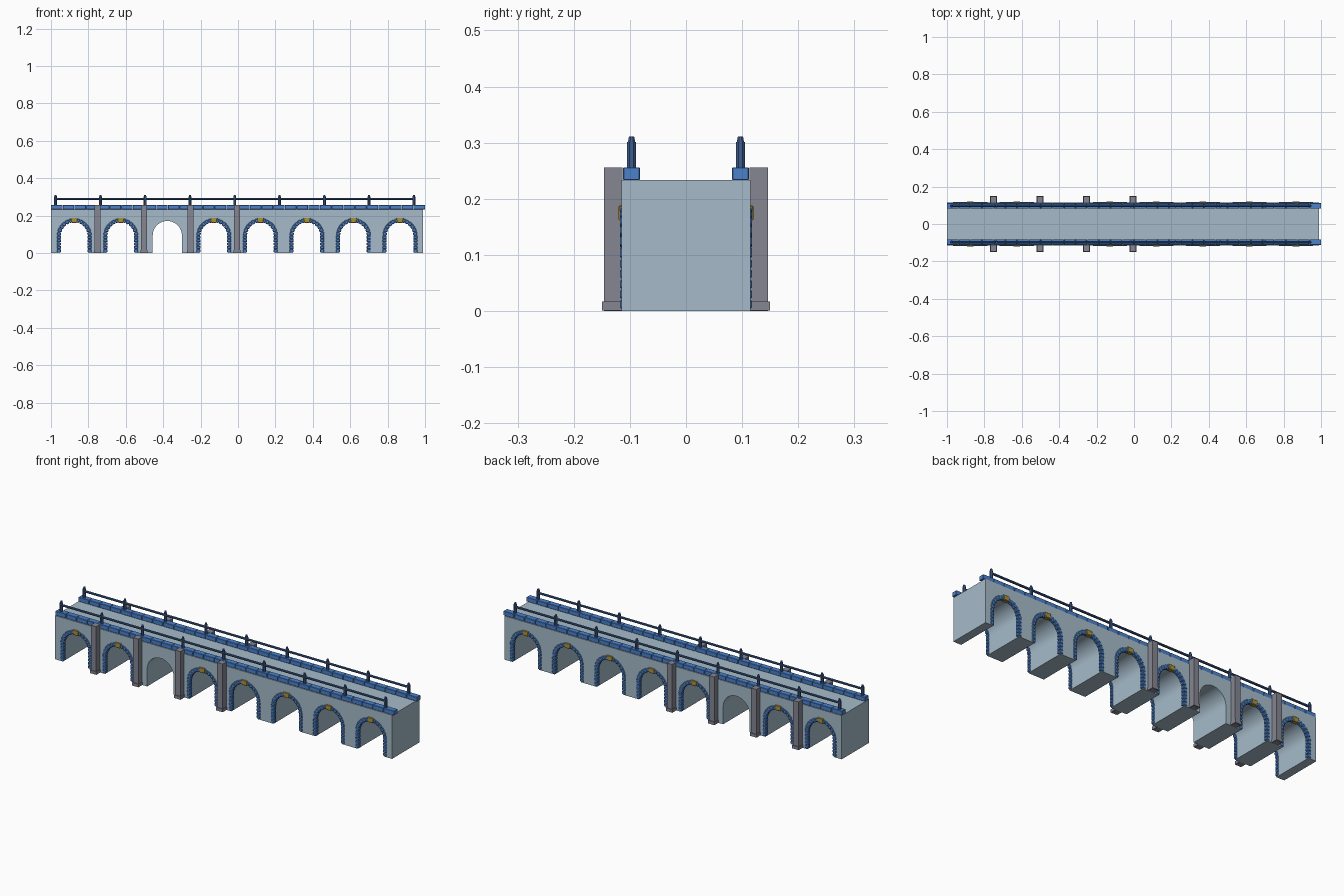
import bpy, bmesh, math
from mathutils import Matrix, Vector

if "Cube" in bpy.data.objects:
    bpy.data.objects.remove(bpy.data.objects["Cube"])


def mat(name, rgb):
    m = bpy.data.materials.new(name)
    m.diffuse_color = (*rgb, 1)
    m.use_nodes = True
    m.node_tree.nodes["Principled BSDF"].inputs["Base Color"].default_value = m.diffuse_color
    return m


STONE = mat("pale_blue_stone", (0.38, 0.50, 0.59))
BLUE = mat("blue_blocks", (0.07, 0.22, 0.60))
NAVY = mat("dark_blue_railing", (0.05, 0.11, 0.27))
GREY = mat("grey_pilaster", (0.235, 0.24, 0.29))
GOLD = mat("gold_keystone", (0.42, 0.28, 0.04))

N, BAY = 8, 0.2488            # number of bays and their width
HALF, TOP = 0.115, 0.233      # half depth and deck height
R, SPRING = 0.078, 0.093      # opening radius and spring height


def finish(bm, name, material):
    bmesh.ops.recalc_face_normals(bm, faces=bm.faces)
    me = bpy.data.meshes.new(name)
    bm.to_mesh(me)
    bm.free()
    me.materials.append(material)
    ob = bpy.data.objects.new(name, me)
    bpy.context.collection.objects.link(ob)
    return ob


def prism(bm, profile, y0, y1):
    """Extrude an x-z outline from y0 to y1."""
    a = [bm.verts.new((x, y0, z)) for x, z in profile]
    b = [bm.verts.new((x, y1, z)) for x, z in profile]
    bm.faces.new(a)
    bm.faces.new(b[::-1])
    for i in range(len(a)):
        j = (i + 1) % len(a)
        bm.faces.new((a[i], a[j], b[j], b[i]))


def block(bm, x0, x1, y0, y1, z0, z1):
    prism(bm, [(x0, z0), (x1, z0), (x1, z1), (x0, z1)], y0, y1)


def tube(bm, r1, r2, depth, centre, rot=Matrix(), seg=8):
    bmesh.ops.create_cone(bm, cap_ends=True, segments=seg, radius1=r1, radius2=r2, depth=depth,
                          matrix=Matrix.Translation(centre) @ rot)


def bevel(ob, width):
    m = ob.modifiers.new("edge_bevel", 'BEVEL')
    m.width, m.segments = width, 1


# arched bays
for k in range(N):
    cx = -1 + (k + 0.5) * BAY
    h = BAY / 2
    arc = [(cx - R * math.cos(math.pi * i / 32), SPRING + R * math.sin(math.pi * i / 32))
           for i in range(33)]
    outline = [(cx - h, 0), (cx - R, 0)] + arc + [(cx + R, 0), (cx + h, 0), (cx + h, TOP), (cx - h, TOP)]
    bm = bmesh.new()
    prism(bm, outline, -HALF, HALF)
    bay = finish(bm, f"arched_bay_{k + 1}", STONE)
    for p in bay.data.polygons:
        p.use_smooth = len(p.vertices) == 4 and abs(p.normal.y) < 0.1
    bay.data.set_sharp_from_angle(angle=math.radians(30))

# arch surround blocks and keystones, left off the plain third bay
ring, keys = bmesh.new(), bmesh.new()
RI, RO = 0.071, 0.093
for k in range(N):
    if k == 2:
        continue
    cx = -1 + (k + 0.5) * BAY
    for s in (-1, 1):
        y0, y1 = sorted((s * 0.100, s * 0.1175))
        for i in range(13):                      # curved part
            if i == 6:
                continue
            a0 = math.pi * (i + 0.04) / 13
            a1 = math.pi * (i + 0.96) / 13
            prism(ring, [(cx + r * math.cos(a), SPRING + r * math.sin(a))
                         for r, a in ((RI, a0), (RO, a0), (RO, a1), (RI, a1))], y0, y1)
        for i in range(5):                       # straight jambs
            z0 = 0.003 + i * 0.018
            for d in (-1, 1):
                xa, xb = sorted((cx + d * RI, cx + d * RO))
                block(ring, xa, xb, y0, y1, z0 + 0.0005, z0 + 0.0175)
        y0, y1 = sorted((s * 0.098, s * 0.120))
        prism(keys, [(cx - 0.014, 0.161), (cx + 0.014, 0.161),
                     (cx + 0.019, 0.188), (cx - 0.019, 0.188)], y0, y1)
bevel(finish(ring, "arch_surround_blocks", BLUE), 0.003)
bevel(finish(keys, "keystones", GOLD), 0.002)

# pilasters with plinths at the first four piers, on both faces
pil = bmesh.new()
for k in range(1, 5):
    x = -1 + k * BAY
    for s in (-1, 1):
        y0, y1 = sorted((s * 0.113, s * 0.146))
        block(pil, x - 0.016, x + 0.016, y0, y1, 0, 0.256)
        y0, y1 = sorted((s * 0.113, s * 0.150))
        block(pil, x - 0.019, x + 0.019, y0, y1, 0.001, 0.017)
finish(pil, "pilasters", GREY)

# parapet blocks and railing on both sides
par, rail = bmesh.new(), bmesh.new()
COUNT = 32
for s in (-1, 1):
    y0, y1 = sorted((s * 0.082, s * 0.112))
    for i in range(COUNT):
        x0, x1 = -1 + 2 * i / COUNT, -1 + 2 * (i + 1) / COUNT
        block(par, x0 + (0.0006 if i else 0), x1 - (0.0006 if i < COUNT - 1 else 0),
              y0, y1, TOP, 0.256)
    y = s * 0.097
    turn = Matrix.Rotation(math.pi / 8, 4, 'Z')
    for i in range(9):
        x = -0.975 + i * 0.2394
        tube(rail, 0.0085, 0.0085, 0.046, Vector((x, y, 0.278)), turn)
        tube(rail, 0.0070, 0.0050, 0.010, Vector((x, y, 0.306)), turn)
    tube(rail, 0.006, 0.006, 1.915, Vector((-0.0175, y, 0.289)), Matrix.Rotation(math.pi / 2, 4, 'Y'))
bevel(finish(par, "parapet_blocks", BLUE), 0.0015)
finish(rail, "railing", NAVY)
